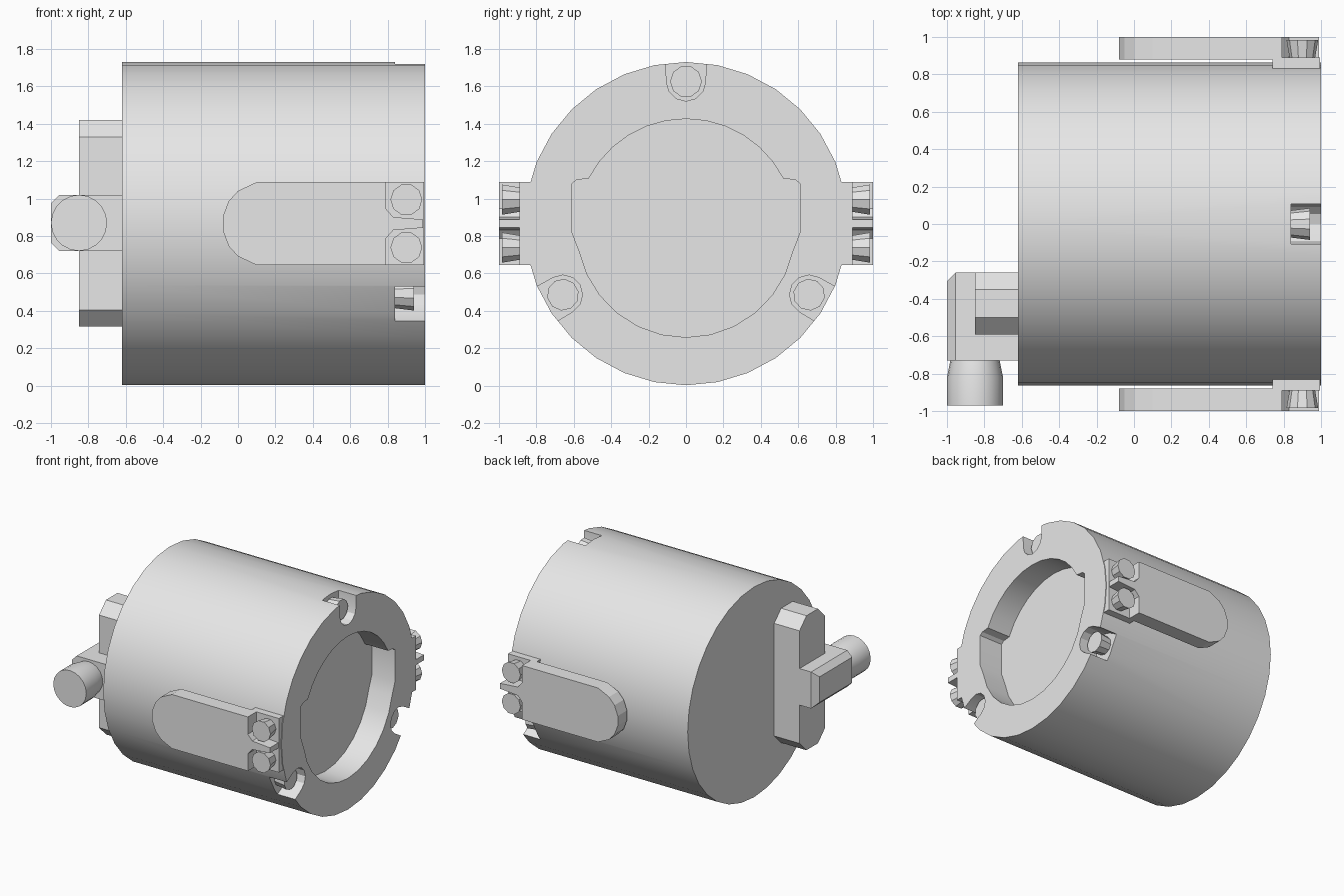
import bpy
import bmesh
from math import sin, cos, radians
from mathutils import Vector

if "Cube" in bpy.data.objects:
    bpy.data.objects.remove(bpy.data.objects["Cube"])

grey = bpy.data.materials.new("plain grey")
grey.use_nodes = True
grey.diffuse_color = (0.8, 0.8, 0.8, 1)
grey.node_tree.nodes["Principled BSDF"].inputs["Base Color"].default_value = (0.8, 0.8, 0.8, 1)

MID = 0.866   # height of the drum axis
R = 0.864     # drum radius


def finish(bm, name):
    bmesh.ops.recalc_face_normals(bm, faces=bm.faces)
    mesh = bpy.data.meshes.new(name)
    bm.to_mesh(mesh)
    bm.free()
    mesh.materials.append(grey)
    obj = bpy.data.objects.new(name, mesh)
    bpy.context.collection.objects.link(obj)
    return obj


def loft(name, axis, *sections):
    """Join equal-length (offset, outline) sections along the x or y axis."""
    bm = bmesh.new()
    rings = []
    for w, outline in sections:
        rings.append([bm.verts.new((w, u, v) if axis == "x" else (u, w, v))
                      for u, v in outline])
    for a, b in zip(rings, rings[1:]):
        for i in range(len(a)):
            j = (i + 1) % len(a)
            bm.faces.new((a[i], a[j], b[j], b[i]))
    bm.faces.new(rings[0])
    bm.faces.new(rings[-1])
    return finish(bm, name)


def arc(u, v, r, start, end, steps):
    angles = [radians(start + (end - start) * i / steps) for i in range(steps + 1)]
    return [(u + r * cos(a), v + r * sin(a)) for a in angles]


def circle(u, v, r, sides):
    return arc(u, v, r, 0, 360, sides)[:-1]


def box(name, lo, hi):
    rect = [(lo[1], lo[2]), (hi[1], lo[2]), (hi[1], hi[2]), (lo[1], hi[2])]
    return loft(name, "x", (lo[0], rect), (hi[0], rect))


def smooth(obj):
    bpy.ops.object.select_all(action="DESELECT")
    obj.select_set(True)
    bpy.context.view_layer.objects.active = obj
    bpy.ops.object.shade_smooth_by_angle(angle=radians(25))


def cut(target, cutter):
    mod = target.modifiers.new("cut", "BOOLEAN")
    mod.operation = "DIFFERENCE"
    mod.solver = "EXACT"
    mod.object = cutter
    bpy.context.view_layer.objects.active = target
    bpy.ops.object.modifier_apply(modifier=mod.name)
    bpy.data.objects.remove(cutter)


# Drum body lying along x
outline = circle(0, MID, R, 32)
drum = loft("drum_body", "x", (-0.62, outline), (1.0, outline))

# Shallow pocket in the open end, with a shoulder on each side
pocket = arc(0, 0.842, 0.584, 27, 153, 12)
pocket += [(-0.585, 1.1), (-0.61, 1.08), (-0.61, 0.82)]
pocket += arc(0, 0.842, 0.584, 192, 348, 12)
pocket += [(0.61, 0.82), (0.61, 1.08), (0.585, 1.1)]
cut(drum, loft("pocket_cutter", "x", (0.79, pocket), (1.2, pocket)))

# Three U-shaped notches in the rim, each holding a bolt
BOLT_R = 0.76
for n in range(3):
    turn = radians(120 * n)

    def spin(points):
        return [(u * cos(turn) - v * sin(turn), MID + u * sin(turn) + v * cos(turn))
                for u, v in points]

    u_shape = [(0.11, 1.0)] + arc(0, BOLT_R, 0.105, 0, -180, 6) + [(-0.11, 1.0)]
    u_shape = spin(u_shape)
    cut(drum, loft("notch_cutter", "x", (0.84, u_shape), (1.2, u_shape)))
    loft("rim_bolt", "x", (0.82, spin(circle(0, BOLT_R, 0.07, 10))),
         (0.94, spin(circle(0, BOLT_R, 0.085, 10))))
smooth(drum)

# Side latch plates, their mounting pads and bolts
half = [(-0.08, 0.04), (-0.05, 0.12), (0.0, 0.175), (0.1, 0.222),
        (0.79, 0.222), (0.79, 0.08), (0.83, 0.035), (0.99, 0.022)]
plate = [(x, MID + z) for x, z in half] + [(x, MID - z) for x, z in reversed(half)]
for side, label in ((-1, "front"), (1, "back")):
    loft(label + "_latch_plate", "y", (side * 0.88, plate), (side * 1.0, plate))
    ys = sorted((side * 0.78, side * 0.89))
    box(label + "_latch_pad", (0.74, ys[0], MID - 0.222), (0.995, ys[1], MID + 0.222))
    for dz in (-0.128, 0.128):
        loft(label + "_latch_bolt", "y",
             (side * 0.87, circle(0.9, MID + dz, 0.065, 10)),
             (side * 0.985, circle(0.9, MID + dz, 0.085, 10)))

# Upright bar on the closed end, with chamfered corners
bar = [(-0.5, 0.315), (-0.35, 0.315), (-0.26, 0.405), (-0.26, 1.33),
       (-0.35, 1.42), (-0.5, 1.42), (-0.59, 1.33), (-0.59, 0.405)]
loft("end_bar", "x", (-0.85, bar), (-0.61, bar))

# Elbow block crossing the bar, with chamfers around its outer face
elbow = box("elbow_block", (-1, -0.73, 0.72), (-0.61, -0.26, 1.02))
bm = bmesh.new()
bm.from_mesh(elbow.data)
edges = [e for e in bm.edges
         if all(v.co.x < -0.9 for v in e.verts) and any(v.co.y > -0.5 for v in e.verts)]
bmesh.ops.bevel(bm, geom=edges, offset=0.045, segments=1, affect="EDGES")
bm.to_mesh(elbow.data)
bm.free()

# Round spigot with a tapered neck
spigot = loft("elbow_spigot", "y",
              (-0.97, circle(-0.85, 0.87, 0.15, 20)),
              (-0.82, circle(-0.85, 0.87, 0.15, 20)),
              (-0.72, circle(-0.85, 0.87, 0.13, 20)))
smooth(spigot)
